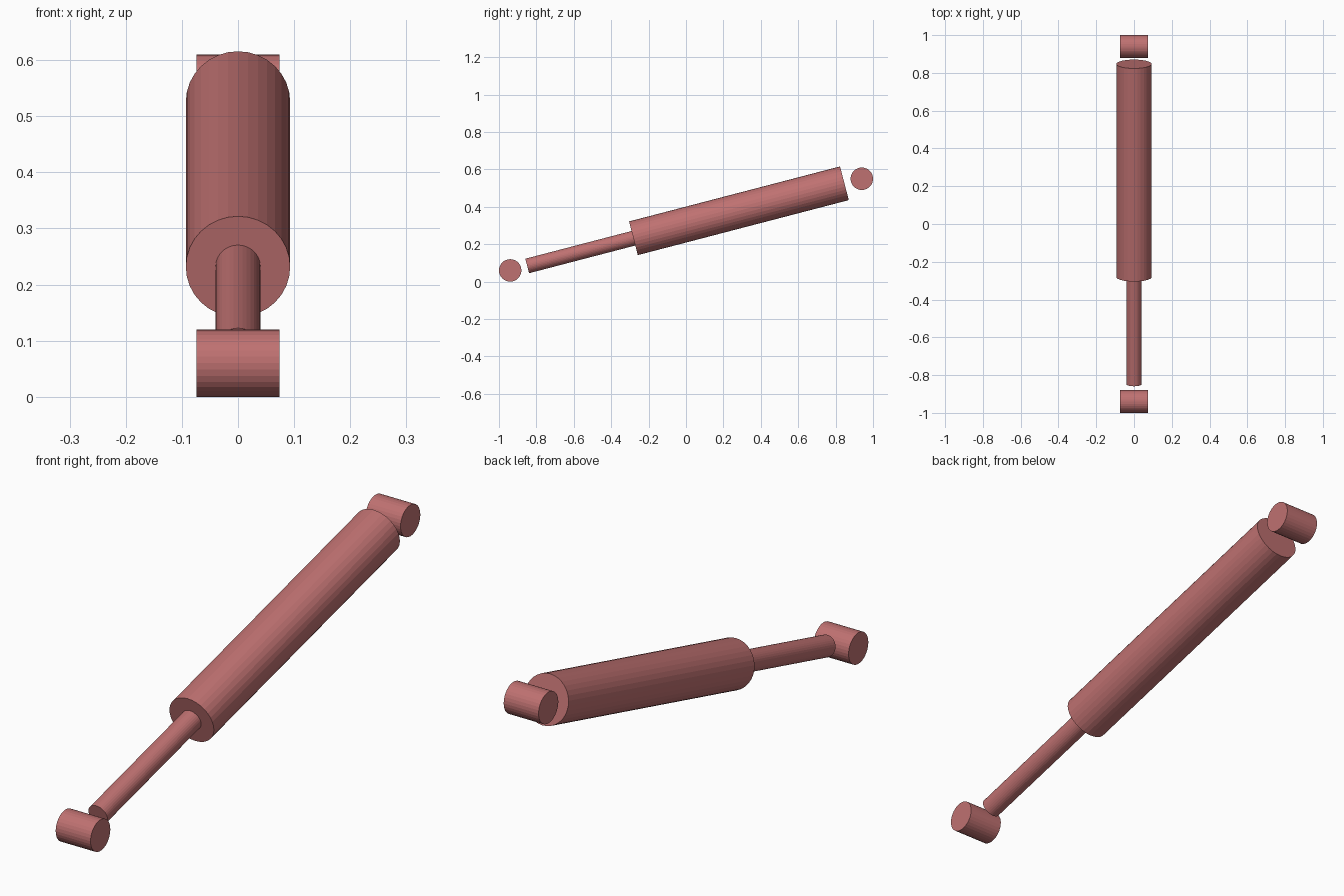
import bpy
from mathutils import Vector

cube = bpy.data.objects.get("Cube")
if cube:
    bpy.data.objects.remove(cube, do_unlink=True)

# Single dusty red paint
COLOUR = (0.52, 0.165, 0.165, 1.0)
paint = bpy.data.materials.new("dusty_red")
paint.use_nodes = True
paint.diffuse_color = COLOUR
paint.node_tree.nodes["Principled BSDF"].inputs["Base Color"].default_value = COLOUR


def rod_between(name, start, end, radius, sides=32):
    """Capped cylinder running from start to end."""
    start, end = Vector(start), Vector(end)
    axis = end - start
    bpy.ops.mesh.primitive_cylinder_add(
        vertices=sides, radius=radius, depth=axis.length, location=(start + end) / 2)
    obj = bpy.context.object
    obj.name = name
    obj.rotation_euler = axis.to_track_quat('Z', 'Y').to_euler()
    obj.data.materials.append(paint)
    return obj


# Mounting eyes at both ends of the damper
EYE_RADIUS, EYE_HALF_WIDTH = 0.06, 0.074
lower_eye = Vector((0, -0.94, 0.06))
upper_eye = Vector((0, 0.94, 0.55))
for name, centre in (("lower_mount_eye", lower_eye), ("upper_mount_eye", upper_eye)):
    half = Vector((EYE_HALF_WIDTH, 0, 0))
    rod_between(name, centre - half, centre + half, EYE_RADIUS)


def along(y):
    """Point on the line joining the two eyes at the given y."""
    return lower_eye.lerp(upper_eye, (y - lower_eye.y) / (upper_eye.y - lower_eye.y))


# Wide damper body and thin piston rod share the tilted axis
rod_between("damper_body", along(-0.281), along(0.847), 0.093)
rod_between("piston_rod", along(-0.849), along(-0.27), 0.04)
